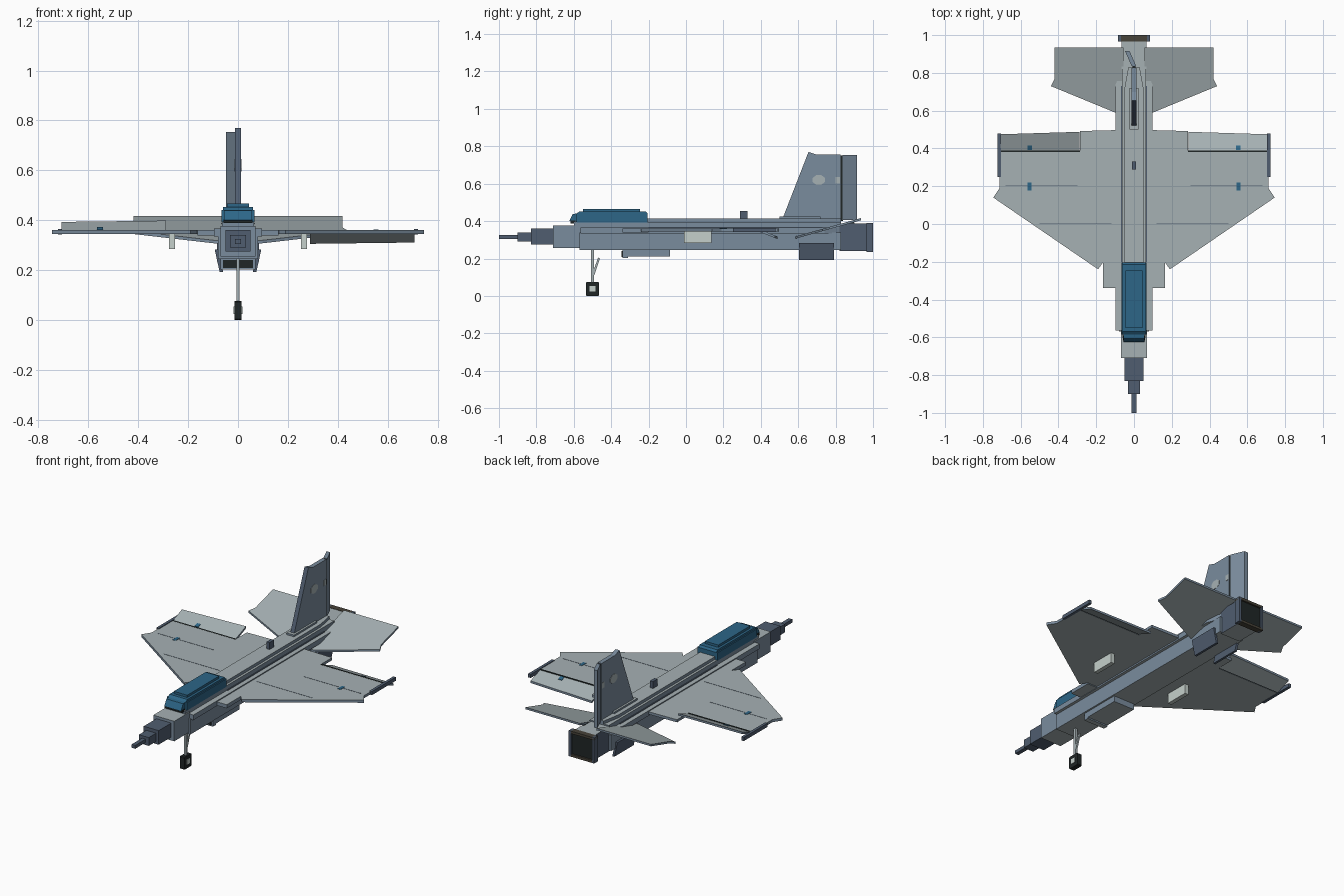
import bpy, bmesh, math
from mathutils import Vector

if "Cube" in bpy.data.objects:
    bpy.data.objects.remove(bpy.data.objects["Cube"])


def material(name, rgb):
    m = bpy.data.materials.new(name)
    m.diffuse_color = (*rgb, 1)
    m.use_nodes = True
    m.node_tree.nodes["Principled BSDF"].inputs["Base Color"].default_value = m.diffuse_color
    return m


GRAY = material("light gray", (0.38, 0.44, 0.455))
SLATE = material("slate blue gray", (0.195, 0.262, 0.337))
DARK = material("dark slate", (0.080, 0.110, 0.160))
GLASS = material("canopy blue", (0.026, 0.133, 0.245))
BLACK = material("near black", (0.014, 0.019, 0.019))
BROWN = material("dark brown", (0.061, 0.054, 0.040))
PALE = material("pale gray", (0.56, 0.63, 0.60))


def prism(name, pts, lo, hi, side, flat=None, axis="z", warp=None):
    """Extrude a 2D outline from lo to hi; flat colours faces that look up or down."""
    def place(p, d):
        v = Vector((p[0], p[1], d)) if axis == "z" else Vector((d, p[0], p[1]))
        return warp(v) if warp else v
    bm = bmesh.new()
    a = [bm.verts.new(place(p, lo)) for p in pts]
    b = [bm.verts.new(place(p, hi)) for p in pts]
    n = len(pts)
    bm.faces.new(a)
    bm.faces.new(b)
    for i in range(n):
        j = (i + 1) % n
        bm.faces.new((a[i], a[j], b[j], b[i]))
    bmesh.ops.recalc_face_normals(bm, faces=bm.faces)
    bm.normal_update()
    for f in bm.faces:
        f.material_index = 1 if flat and abs(f.normal.z) > 0.6 else 0
    me = bpy.data.meshes.new(name)
    bm.to_mesh(me)
    bm.free()
    me.materials.append(side)
    if flat:
        me.materials.append(flat)
    ob = bpy.data.objects.new(name, me)
    bpy.context.collection.objects.link(ob)
    return ob


def box(name, x, y, z, side, flat=None, warp=None):
    pts = [(x[0], y[0]), (x[1], y[0]), (x[1], y[1]), (x[0], y[1])]
    return prism(name, pts, z[0], z[1], side, flat, warp=warp)


def mid(name, w, y, z, side, flat=None):
    return box(name, (-w, w), y, z, side, flat)


def mirrored(pts, s):
    return [(s * x, y) for x, y in pts]


# Stepped nose
mid("nose_probe", 0.012, (-1.0, -0.89), (0.305, 0.325), DARK)
mid("nose_tip", 0.033, (-0.90, -0.82), (0.29, 0.34), DARK)
mid("nose_cone", 0.05, (-0.83, -0.70), (0.275, 0.36), DARK)
mid("forward_fuselage", 0.07, (-0.71, -0.56), (0.255, 0.376), SLATE, GRAY)

# Fuselage, shoulders and spine
mid("lower_fuselage", 0.08, (-0.57, 0.83), (0.245, 0.34), SLATE, GRAY)
shoulder = [(-0.097, -0.565), (0.097, -0.565), (0.097, 0.74), (0.06, 0.83),
            (-0.06, 0.83), (-0.097, 0.74)]
prism("shoulder", shoulder, 0.335, 0.366, SLATE, GRAY)
mid("upper_fuselage", 0.064, (-0.60, 0.83), (0.36, 0.395), SLATE, GRAY)
spine = [(-0.05, -0.21), (0.05, -0.21), (0.05, 0.72), (0.03, 0.83),
         (-0.03, 0.83), (-0.05, 0.72)]
prism("spine", spine, 0.39, 0.413, SLATE, GRAY)
mid("spine_ridge", 0.025, (0.5, 0.72), (0.41, 0.424), SLATE, GRAY)
mid("spine_antenna", 0.01, (0.288, 0.33), (0.41, 0.455), DARK)
for s in (-1, 1):
    box("side_groove", sorted((s * 0.064, s * 0.07)), (-0.2, 0.73), (0.364, 0.369), DARK)

# Canopy
prism("windscreen", [(-0.625, 0.40), (-0.605, 0.438), (-0.57, 0.442), (-0.57, 0.395)],
      -0.056, 0.056, GLASS, axis="x")
mid("canopy_sill", 0.058, (-0.618, -0.59), (0.388, 0.403), BLACK)
mid("canopy_base", 0.067, (-0.585, -0.205), (0.392, 0.44), GLASS)
prism("canopy_shoulder", [(-0.585, 0.44), (-0.57, 0.452), (-0.215, 0.452), (-0.205, 0.44)],
      -0.06, 0.06, GLASS, axis="x")
mid("canopy_top", 0.045, (-0.55, -0.245), (0.45, 0.466), GLASS)

# Air intake
mid("intake_lip", 0.07, (-0.34, -0.31), (0.202, 0.25), SLATE, GRAY)
mid("intake_duct", 0.07, (-0.32, -0.085), (0.21, 0.25), SLATE, GRAY)
mid("intake_mouth", 0.06, (-0.344, -0.338), (0.209, 0.24), BLACK)

# Exhaust nozzle
mid("nozzle", 0.066, (0.82, 0.97), (0.24, 0.388), DARK, GRAY)
for s in (-1, 1):
    box("nozzle_side", sorted((s * 0.085, s * 0.07)), (0.965, 1.0), (0.235, 0.39), DARK)
    box("tail_pivot", sorted((s * 0.055, s * 0.063)), (0.85, 0.90), (0.385, 0.392), BLACK)
mid("nozzle_top", 0.085, (0.965, 1.0), (0.375, 0.39), BROWN)
mid("nozzle_bottom", 0.085, (0.965, 1.0), (0.235, 0.25), BROWN)
mid("nozzle_opening", 0.072, (0.965, 0.99), (0.248, 0.377), BLACK)


# Wings, ailerons and tailplanes
def tail_pitch(v):
    return Vector((v.x, v.y, v.z + 0.312 + (v.y - 0.585) * 0.28))


wing = [(0.06, -0.22), (0.165, -0.205), (0.19, -0.24), (0.745, 0.14), (0.712, 0.19),
        (0.712, 0.383), (0.285, 0.383), (0.285, 0.492), (0.06, 0.498)]
tail = [(0.055, 0.58), (0.10, 0.59), (0.44, 0.73), (0.42, 0.77), (0.42, 0.935), (0.055, 0.935)]
flap = [(0.288, 0.388), (0.708, 0.388), (0.708, 0.475), (0.288, 0.488)]
for s, side in ((-1, "left"), (1, "right")):
    def droop(v, s=s):
        return Vector((v.x, v.y, v.z - s * (v.y - 0.388) * 0.40))

    def on_flap(v, s=s):
        return droop(v, s)

    prism(side + "_wing", mirrored(wing, s), 0.344, 0.36, SLATE, GRAY)
    prism(side + "_aileron", mirrored(flap, s), 0.345, 0.358, SLATE, GRAY, warp=droop)
    box(side + "_hinge", sorted((s * 0.285, s * 0.705)), (0.381, 0.390), (0.346, 0.361), BLACK)
    box(side + "_tip_rail", sorted((s * 0.705, s * 0.722)), (0.25, 0.478), (0.342, 0.364), DARK)
    box(side + "_root_strake", sorted((s * 0.06, s * 0.163)), (-0.34, -0.20),
        (0.338, 0.36), SLATE, GRAY)
    prism(side + "_tailplane", mirrored(tail, s), -0.006, 0.006, SLATE, GRAY, warp=tail_pitch)
    # Underwing pylon
    box(side + "_pylon", sorted((s * 0.252, s * 0.277)), (-0.01, 0.135), (0.284, 0.346), PALE)
    # Painted wing markings
    cx = s * 0.553
    box(side + "_wing_mark", (cx - 0.01, cx + 0.01), (0.178, 0.22), (0.358, 0.362), GLASS)
    box(side + "_aileron_mark", (cx - 0.012, cx + 0.012), (0.392, 0.415),
        (0.355, 0.361), GLASS, warp=on_flap)
    # Panel lines across the wing
    for y, x0, x1 in ((0.0, 0.12, 0.50), (0.20, 0.30, 0.68)):
        box(side + "_panel_line", sorted((s * x0, s * x1)), (y, y + 0.003), (0.358, 0.361), DARK)
    # Canted ventral fin
    def cant(v, s=s):
        return Vector((v.x - s * (0.285 - v.z) * 0.22, v.y, v.z))
    box(side + "_ventral_fin", sorted((s * 0.08, s * 0.094)), (0.605, 0.79),
        (0.193, 0.283), DARK, warp=cant)

# Vertical fin with deflected rudder
fin = [(0.515, 0.41), (0.655, 0.77), (0.70, 0.755), (0.826, 0.755), (0.826, 0.40)]
fin_ob = prism("fin", fin, -0.013, 0.013, SLATE, axis="x")
fin_ob.data.materials.append(DARK)
for f in fin_ob.data.polygons:
    if f.normal.y < -0.6:
        f.material_index = 1


def rudder_turn(v):
    return Vector((v.x - (v.y - 0.835) * 0.44, v.y, v.z))


mid("rudder_hinge", 0.009, (0.822, 0.84), (0.40, 0.75), BLACK)
prism("rudder", [(0.836, 0.405), (0.836, 0.754), (0.915, 0.754), (0.915, 0.405)],
      -0.012, 0.012, SLATE, axis="x", warp=rudder_turn)
disc = [(0.71 + 0.036 * math.cos(a * math.pi / 4 + 0.4), 0.62 + 0.028 * math.sin(a * math.pi / 4 + 0.4))
        for a in range(8)]
for s in (-1, 1):
    lo, hi = sorted((s * 0.012, s * 0.0145))
    prism("fin_mark", disc, lo, hi, GRAY, axis="x")
    box("fin_rear_mark", (lo, hi), (0.80, 0.824), (0.602, 0.636), GRAY)

# Nose gear
mid("gear_strut", 0.007, (-0.508, -0.492), (0.04, 0.26), GRAY)
prism("gear_brace", [(-0.50, 0.12), (-0.47, 0.205), (-0.46, 0.20), (-0.49, 0.11)],
      -0.005, 0.005, GRAY, axis="x")
prism("wheel", [(-0.535, 0.004), (-0.531, 0.0), (-0.469, 0.0), (-0.465, 0.004),
                (-0.465, 0.071), (-0.469, 0.075), (-0.531, 0.075), (-0.535, 0.071)],
      -0.015, 0.015, BLACK, axis="x")
mid("wheel_hub", 0.0175, (-0.515, -0.485), (0.023, 0.053), PALE)
